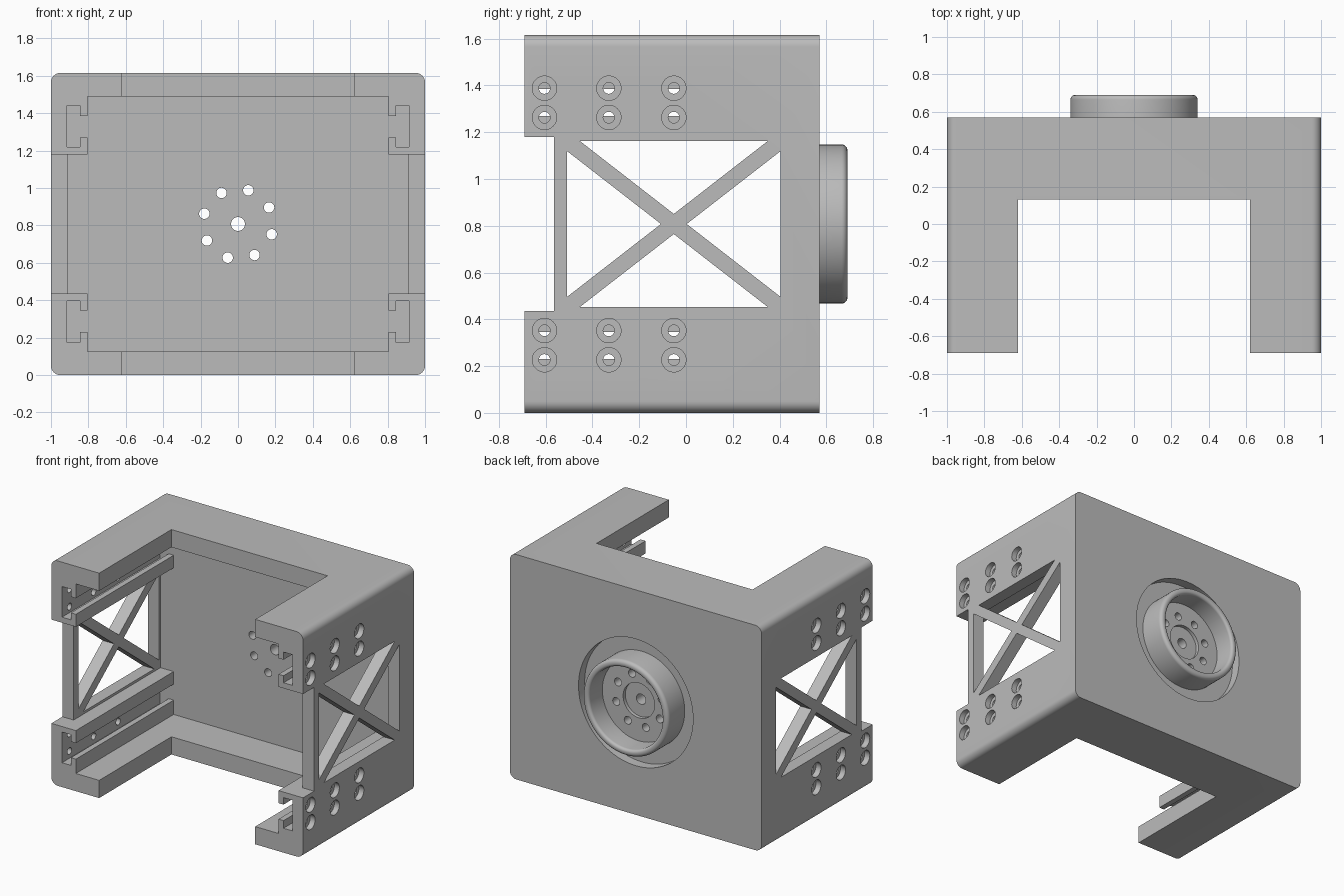
import bpy, bmesh, math
from mathutils import Matrix

cube = bpy.data.objects.get("Cube")
if cube:
    bpy.data.objects.remove(cube, do_unlink=True)

HEIGHT = 1.615
MID = HEIGHT / 2
FRONT, BACK, WALL = -0.69, 0.57, 0.42

grey = bpy.data.materials.new("plain_grey")
grey.use_nodes = True
COLOUR = (0.5, 0.5, 0.5, 1)
grey.diffuse_color = COLOUR
grey.node_tree.nodes["Principled BSDF"].inputs["Base Color"].default_value = COLOUR


def make(name, bm):
    bmesh.ops.recalc_face_normals(bm, faces=bm.faces)
    mesh = bpy.data.meshes.new(name)
    bm.to_mesh(mesh)
    bm.free()
    obj = bpy.data.objects.new(name, mesh)
    bpy.context.collection.objects.link(obj)
    mesh.materials.append(grey)
    return obj


def box(name, x, y, z, round_y=0):
    bm = bmesh.new()
    bmesh.ops.create_cube(bm, size=1)
    for v in bm.verts:
        v.co = [lo + (c + 0.5) * (hi - lo) for c, (lo, hi) in zip(v.co, (x, y, z))]
    if round_y:
        edges = [e for e in bm.edges if abs(e.verts[0].co.y - e.verts[1].co.y) > 0.1]
        bmesh.ops.bevel(bm, geom=edges, offset=round_y, segments=8, profile=0.5, affect='EDGES')
    return make(name, bm)


def cylinder(name, axis, centre, radius, depth, sides=32):
    bm = bmesh.new()
    bmesh.ops.create_cone(bm, cap_ends=True, segments=sides, radius1=radius, radius2=radius, depth=depth)
    turn = Matrix.Rotation(math.pi / 2, 4, 'Y' if axis == 'X' else 'X')
    bmesh.ops.transform(bm, matrix=Matrix.Translation(centre) @ turn, verts=bm.verts)
    return make(name, bm)


def prism(name, points, x0, x1):
    """Extrude a (y, z) outline along x."""
    bm = bmesh.new()
    face = bm.faces.new([bm.verts.new((x0, y, z)) for y, z in points])
    out = bmesh.ops.extrude_face_region(bm, geom=[face])
    bmesh.ops.translate(bm, vec=(x1 - x0, 0, 0),
                        verts=[g for g in out["geom"] if isinstance(g, bmesh.types.BMVert)])
    return make(name, bm)


def lathe(name, points, steps=96):
    """Turn an (r, y) outline around the hub axis."""
    bm = bmesh.new()
    verts = [bm.verts.new((r, y, MID)) for r, y in points]
    edges = [bm.edges.new(pair) for pair in zip(verts, verts[1:])]
    bmesh.ops.spin(bm, geom=verts + edges, cent=(0, 0, MID), axis=(0, 1, 0),
                   angle=math.tau, steps=steps, use_merge=True)
    bmesh.ops.remove_doubles(bm, verts=bm.verts, dist=0.0001)
    return make(name, bm)


def cut(target, cutter, keep=False):
    mod = target.modifiers.new("cut", 'BOOLEAN')
    mod.operation = 'DIFFERENCE'
    mod.solver = 'EXACT'
    mod.object = cutter
    bpy.context.view_layer.objects.active = target
    bpy.ops.object.modifier_apply(modifier=mod.name)
    if not keep:
        bpy.data.objects.remove(cutter, do_unlink=True)


def fillet(r, y, size, start):
    return [(r + size * math.cos(math.radians(start + a)), y + size * math.sin(math.radians(start + a)))
            for a in range(0, 91, 15)]


# Housing shell with rounded long edges
housing = box("housing", (-1, 1), (FRONT, BACK), (0, HEIGHT), round_y=0.05)
BLOCK = 0.435          # top of the lower rail blocks
span = (BLOCK, HEIGHT - BLOCK)
cut(housing, box("cavity", (-0.805, 0.805), (-1, WALL), (0.127, HEIGHT - 0.127)))
cut(housing, box("plate_gap", (-0.62, 0.62), (-1, 0.13), (-1, 2)))
cut(housing, box("side_pocket", (-0.91, 0.91), (-1, WALL), span))
cut(housing, box("front_notch", (-2, 2), (-1, -0.565), span))

# Slotted guide rails and their screw holes
for side in (-1, 1):
    for flip in (False, True):
        def height(z):
            return HEIGHT - z if flip else z

        def zs(a, b):
            return sorted((height(a), height(b)))

        def xs(a, b):
            return sorted((side * a, side * b))

        cut(housing, box("slot", xs(0.845, 0.915), (-1, WALL), zs(0.175, 0.395)))
        cut(housing, box("slot_mouth", xs(0.75, 0.88), (-1, WALL), zs(0.23, 0.345)))
        for y in (-0.605, -0.33, -0.052):
            for z in (0.227, 0.352):
                cut(housing, cylinder("hole", 'X', (side * 0.98, y, height(z)), 0.024, 0.2))
                cut(housing, cylinder("counterbore", 'X', (side * 1.06, y, height(z)), 0.052, 0.2))

# Cross-braced side windows: four triangles cut through both walls
YC, HY, HZ = -0.052, 0.457, 0.355
GY, GZ = 0.055, 0.043
for s in (-1, 1):
    cut(housing, prism("window_y", [(YC + s * HY, MID - HZ + GZ), (YC + s * HY, MID + HZ - GZ),
                                    (YC + s * GY, MID)], -2, 2))
    cut(housing, prism("window_z", [(YC - HY + GY, MID + s * HZ), (YC + HY - GY, MID + s * HZ),
                                    (YC, MID + s * GZ)], -2, 2))

# Round recess in the back with a raised dished hub
FLOOR = 0.50
cut(housing, cylinder("recess", 'Y', (0, FLOOR + 0.2, MID), 0.455, 0.4, 96))
profile = [(0, 0.49), (0.34, 0.49)]
profile += fillet(0.315, 0.665, 0.025, 0)
profile += fillet(0.31, 0.67, 0.02, 90)
profile += [(0.29, 0.535), (0.125, 0.535), (0.125, 0.51), (0, 0.51)]
hub = lathe("hub", profile)

# Bolt circle and centre bore through hub and wall
bores = [(0, 0, 0.037)]
for i in range(8):
    a = math.radians(28 + 45 * i)
    bores.append((0.188 * math.cos(a), 0.188 * math.sin(a), 0.028))
for x, z, r in bores:
    bore = cylinder("bore", 'Y', (x, 0.5, MID + z), r, 0.3)
    cut(hub, bore, keep=True)
    cut(housing, bore)

for obj in (housing, hub):
    bpy.ops.object.select_all(action='DESELECT')
    obj.select_set(True)
    bpy.context.view_layer.objects.active = obj
    bpy.ops.object.shade_smooth_by_angle(angle=math.radians(30))
